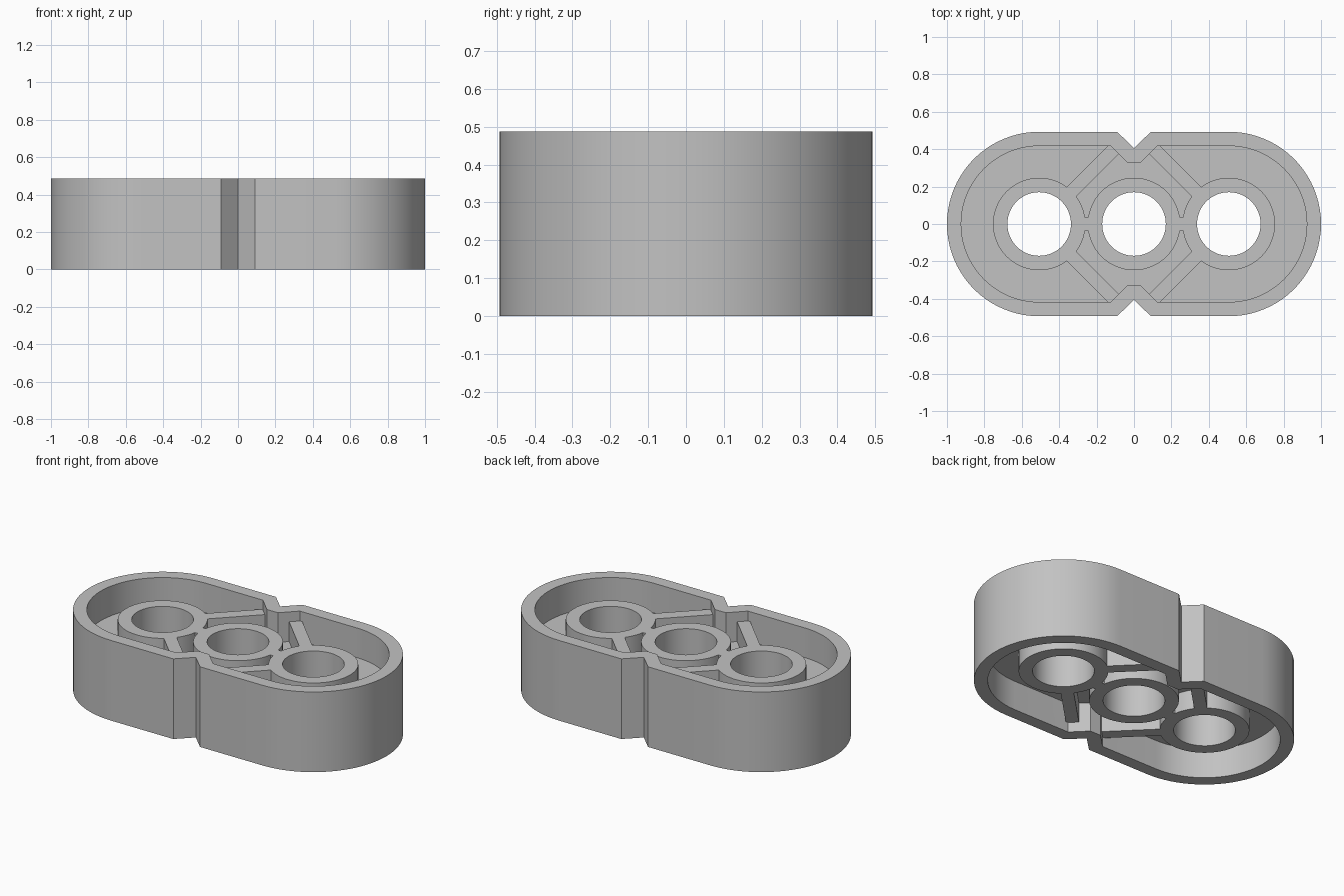
import bpy, bmesh, math
from mathutils import Matrix, Vector

if "Cube" in bpy.data.objects:
    bpy.data.objects.remove(bpy.data.objects["Cube"], do_unlink=True)

PITCH, RADIUS, HEIGHT = 0.507, 0.493, 0.487
WALL = 0.076
HUB_Z = (0.06, 0.427)
FLOOR_Z = (0.18, 0.307)

grey = bpy.data.materials.new("plain_grey")
grey.use_nodes = True
colour = (0.54, 0.54, 0.54, 1)
grey.diffuse_color = colour
grey.node_tree.nodes["Principled BSDF"].inputs["Base Color"].default_value = colour


def prism(name, points, z0, z1):
    """Upright prism over a closed outline."""
    bm = bmesh.new()
    face = bm.faces.new([bm.verts.new((x, y, z0)) for x, y in points])
    extruded = bmesh.ops.extrude_face_region(bm, geom=[face])
    top = [v for v in extruded["geom"] if isinstance(v, bmesh.types.BMVert)]
    bmesh.ops.translate(bm, verts=top, vec=(0, 0, z1 - z0))
    bmesh.ops.recalc_face_normals(bm, faces=bm.faces)
    mesh = bpy.data.meshes.new(name)
    bm.to_mesh(mesh)
    bm.free()
    mesh.materials.append(grey)
    obj = bpy.data.objects.new(name, mesh)
    bpy.context.collection.objects.link(obj)
    return obj


def circle(x, r, n=64):
    return [(x + r * math.cos(math.tau * i / n), r * math.sin(math.tau * i / n))
            for i in range(n)]


def outline(r, notch):
    """Long rounded outline with a notch in the middle of each straight side."""
    n = 40
    half = [(PITCH + r * math.cos(a), r * math.sin(a))
            for a in (math.pi * (i / n - 0.5) for i in range(n + 1))]
    half += notch
    return half + [(-x, -y) for x, y in half]


def bar(name, start, angle, near, far, half_width):
    """Straight rib at hub height, running outwards from a start point."""
    turn = Matrix.Rotation(angle, 2)
    corners = [(near, -half_width), (far, -half_width), (far, half_width), (near, half_width)]
    points = [turn @ Vector(c) + Vector(start) for c in corners]
    return prism(name, points, *HUB_Z)


def combine(target, part, operation):
    mod = target.modifiers.new(part.name, 'BOOLEAN')
    mod.operation, mod.solver, mod.object = operation, 'EXACT', part
    bpy.context.view_layer.objects.active = target
    bpy.ops.object.modifier_apply(modifier=mod.name)
    bpy.data.objects.remove(part, do_unlink=True)


# Outer body, hollowed from above and below to leave a wall and a middle floor
inner_r = RADIUS - WALL
body = prism("beam_body", outline(RADIUS, [(0.09, RADIUS), (0, 0.405), (-0.09, RADIUS)]), 0, HEIGHT)
inner = outline(inner_r, [(0.124, inner_r), (0.037, 0.33), (-0.037, 0.33), (-0.124, inner_r)])
combine(body, prism("upper_cavity", inner, FLOOR_Z[1], HEIGHT + 0.1), 'DIFFERENCE')
combine(body, prism("lower_cavity", inner, -0.1, FLOOR_Z[0]), 'DIFFERENCE')

# Hubs, the link between them, and the diagonal ribs to the notches
for x in (-PITCH, 0, PITCH):
    combine(body, prism("hub", circle(x, 0.247), *HUB_Z), 'UNION')
combine(body, bar("hub_link", (0, 0), 0, -0.4, 0.4, 0.038), 'UNION')
for side in (-1, 1):
    for end in (-1, 1):
        angle = math.atan2(end, -side)
        combine(body, bar("rib", (side * PITCH, 0), angle, 0.21, 0.6, 0.036), 'UNION')

# Through holes
for x in (-PITCH, 0, PITCH):
    combine(body, prism("hole", circle(x, 0.17), -0.1, HEIGHT + 0.1), 'DIFFERENCE')

body.select_set(True)
bpy.context.view_layer.objects.active = body
bpy.ops.object.shade_smooth_by_angle(angle=math.radians(30))
